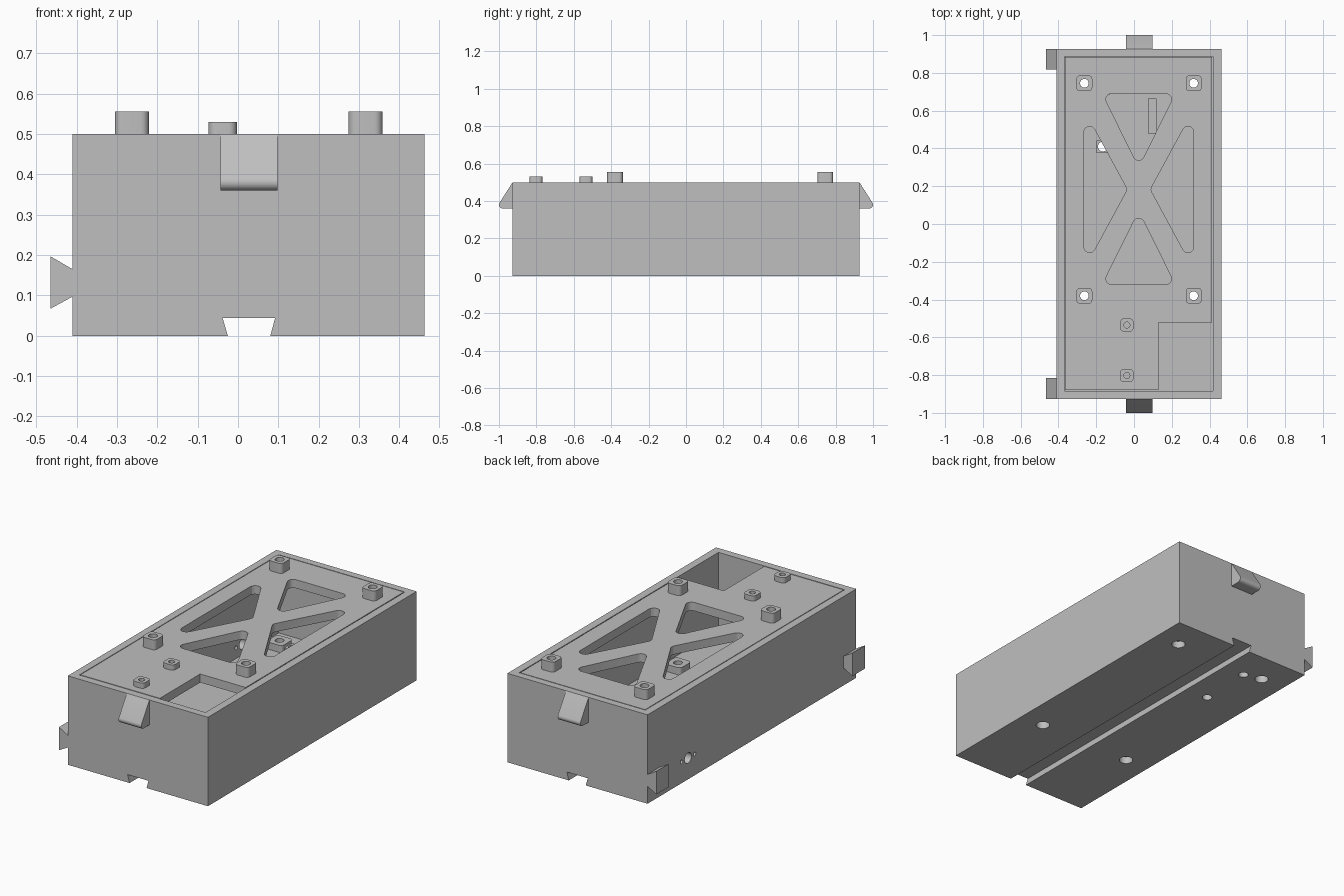
import bpy
import bmesh
from math import cos, sin, pi, radians
from mathutils import Vector

cube = bpy.data.objects.get("Cube")
if cube:
    bpy.data.objects.remove(cube, do_unlink=True)

grey = bpy.data.materials.new("plain_grey")
grey.use_nodes = True
grey.diffuse_color = (0.52, 0.52, 0.52, 1)
grey.node_tree.nodes["Principled BSDF"].inputs["Base Color"].default_value = (0.52, 0.52, 0.52, 1)

parts = []
AXES = {
    "x": lambda u, v, w: (w, u, v),
    "y": lambda u, v, w: (u, w, v),
    "z": lambda u, v, w: (u, v, w),
}


def prism(name, outline, low, high, axis="z"):
    """Extrude a flat outline along an axis."""
    place = AXES[axis]
    bm = bmesh.new()
    face = bm.faces.new([bm.verts.new(place(u, v, low)) for u, v in outline])
    extruded = bmesh.ops.extrude_face_region(bm, geom=[face])["geom"]
    shift = Vector(place(0, 0, high - low))
    bmesh.ops.translate(bm, vec=shift, verts=[g for g in extruded if isinstance(g, bmesh.types.BMVert)])
    bmesh.ops.recalc_face_normals(bm, faces=bm.faces)
    mesh = bpy.data.meshes.new(name)
    bm.to_mesh(mesh)
    bm.free()
    mesh.materials.append(grey)
    obj = bpy.data.objects.new(name, mesh)
    bpy.context.collection.objects.link(obj)
    return obj


def part(*args):
    obj = prism(*args)
    parts.append(obj)
    return obj


def rect(x0, x1, y0, y1):
    return [(x0, y0), (x1, y0), (x1, y1), (x0, y1)]


def circle(x, y, r, count=24):
    return [(x + r * cos(2 * pi * i / count), y + r * sin(2 * pi * i / count)) for i in range(count)]


def rounded(points, r, steps=6):
    """Round every corner of a convex outline."""
    out = []
    for i, p in enumerate(points):
        p = Vector(p)
        a = (Vector(points[i - 1]) - p).normalized()
        b = (Vector(points[(i + 1) % len(points)]) - p).normalized()
        half = a.angle(b) / 2
        centre = p + (a + b).normalized() * (r / sin(half))
        start = p + a * (r * cos(half) / sin(half)) - centre
        end = p + b * (r * cos(half) / sin(half)) - centre
        for s in range(steps + 1):
            t = s / steps
            turn = pi - 2 * half
            spoke = (start * sin((1 - t) * turn) + end * sin(t * turn)) / sin(turn)
            out.append(tuple(centre + spoke))
    return out


def pad(x, y, half, r=0.02):
    return rounded(rect(x - half, x + half, y - half, y + half), r)


def cut(target, *shape):
    cutter = prism("cutter", *shape)
    cutter.hide_render = True
    mod = target.modifiers.new("cut", "BOOLEAN")
    mod.operation = "DIFFERENCE"
    mod.solver = "EXACT"
    mod.object = cutter
    bpy.ops.object.select_all(action="DESELECT")
    bpy.context.view_layer.objects.active = target
    target.select_set(True)
    bpy.ops.object.modifier_apply(modifier=mod.name)
    bpy.data.objects.remove(cutter, do_unlink=True)


TOP, FLOOR, LID_BOTTOM = 0.5, 0.06, 0.452
screws = [(x, y) for x in (-0.263, 0.316) for y in (-0.38, 0.745)]
small_screws = [(-0.038, -0.535), (-0.038, -0.802)]
floor_holes = [(-0.165, 0.41), (-0.158, 0.72)]

# Open box with a dovetail groove underneath
body = part("box_body", rect(-0.41, 0.462, -0.927, 0.927), 0, TOP)
cut(body, rect(-0.368, 0.418, -0.885, 0.887), FLOOR, 0.7)
cut(body, [(-0.021, -0.015), (0.076, -0.015), (0.092, 0.044), (-0.038, 0.044)], -1.2, 1.2, "y")

# Screw holes through the floor
for x, y in screws:
    cut(body, circle(x, y, 0.023), -0.1, 0.2)
    cut(body, circle(x, y, 0.036), -0.1, 0.04)
for x, y in floor_holes:
    cut(body, circle(x, y, 0.026), -0.1, 0.2)

# Round port and its two fixing holes in the side wall
for offset, r in ((0, 0.03), (-0.058, 0.011), (0.058, 0.011)):
    cut(body, circle(0.567 + offset, 0.12, r), -0.5, -0.3, "x")

# Lid with an open corner and four triangular windows
lid = part("lid", [(-0.364, -0.88), (0.13, -0.88), (0.13, -0.522), (0.413, -0.522),
                   (0.413, 0.883), (-0.364, 0.883)], LID_BOTTOM, TOP)
windows = [
    [(-0.167, 0.69), (0.217, 0.69), (0.025, 0.3)],
    [(-0.167, -0.32), (0.217, -0.32), (0.025, 0.068)],
    [(-0.265, 0.605), (-0.265, -0.24), (-0.036, 0.183)],
    [(0.316, 0.605), (0.316, -0.24), (0.087, 0.183)],
]
for window in windows:
    cut(lid, rounded(window, 0.03), 0.3, 0.7)
for x, y in screws:
    cut(lid, circle(x, y, 0.023), 0.3, 0.7)
for x, y in small_screws:
    cut(lid, circle(x, y, 0.016), 0.47, 0.7)

# Hollow bosses on the lid and standoffs on the floor
for i, (x, y) in enumerate(screws):
    boss = part(f"lid_boss_{i + 1}", pad(x, y, 0.042), TOP, 0.556)
    standoff = part(f"floor_standoff_{i + 1}", pad(x, y, 0.05), FLOOR, 0.1)
    for obj in (boss, standoff):
        cut(obj, circle(x, y, 0.023), 0, 1)
for i, (x, y) in enumerate(small_screws):
    boss = part(f"small_boss_{i + 1}", pad(x, y, 0.035), TOP, 0.53)
    cut(boss, circle(x, y, 0.016), 0, 1)
for i, (x, y) in enumerate(floor_holes):
    standoff = part(f"small_standoff_{i + 1}", pad(x, y, 0.035, 0.008), FLOOR, 0.1)
    cut(standoff, circle(x, y, 0.026), 0, 1)

# Upright rib inside the box
part("inner_rib", rect(0.075, 0.12, 0.48, 0.665), FLOOR, 0.2)

# Wedge catches at both ends, with a rounded lower lip
for name, side in (("front_catch", -1), ("back_catch", 1)):
    lip = [(0.98 + 0.02 * cos(radians(a)), 0.38 + 0.02 * sin(radians(a))) for a in range(30, -91, -15)]
    outline = [(0.927, TOP)] + lip + [(0.927, 0.36)]
    part(name, [(side * y, z) for y, z in outline], -0.043, 0.098, "x")

# Dovetail tabs on the side
tab = [(-0.41, 0.097), (-0.465, 0.067), (-0.465, 0.197), (-0.41, 0.165)]
part("front_dovetail_tab", tab, -0.927, -0.815, "y")
part("back_dovetail_tab", tab, 0.818, 0.927, "y")

# Smooth round walls, keep hard edges
bpy.ops.object.select_all(action="DESELECT")
for obj in parts:
    obj.select_set(True)
bpy.context.view_layer.objects.active = body
bpy.ops.object.shade_smooth_by_angle(angle=radians(25))
